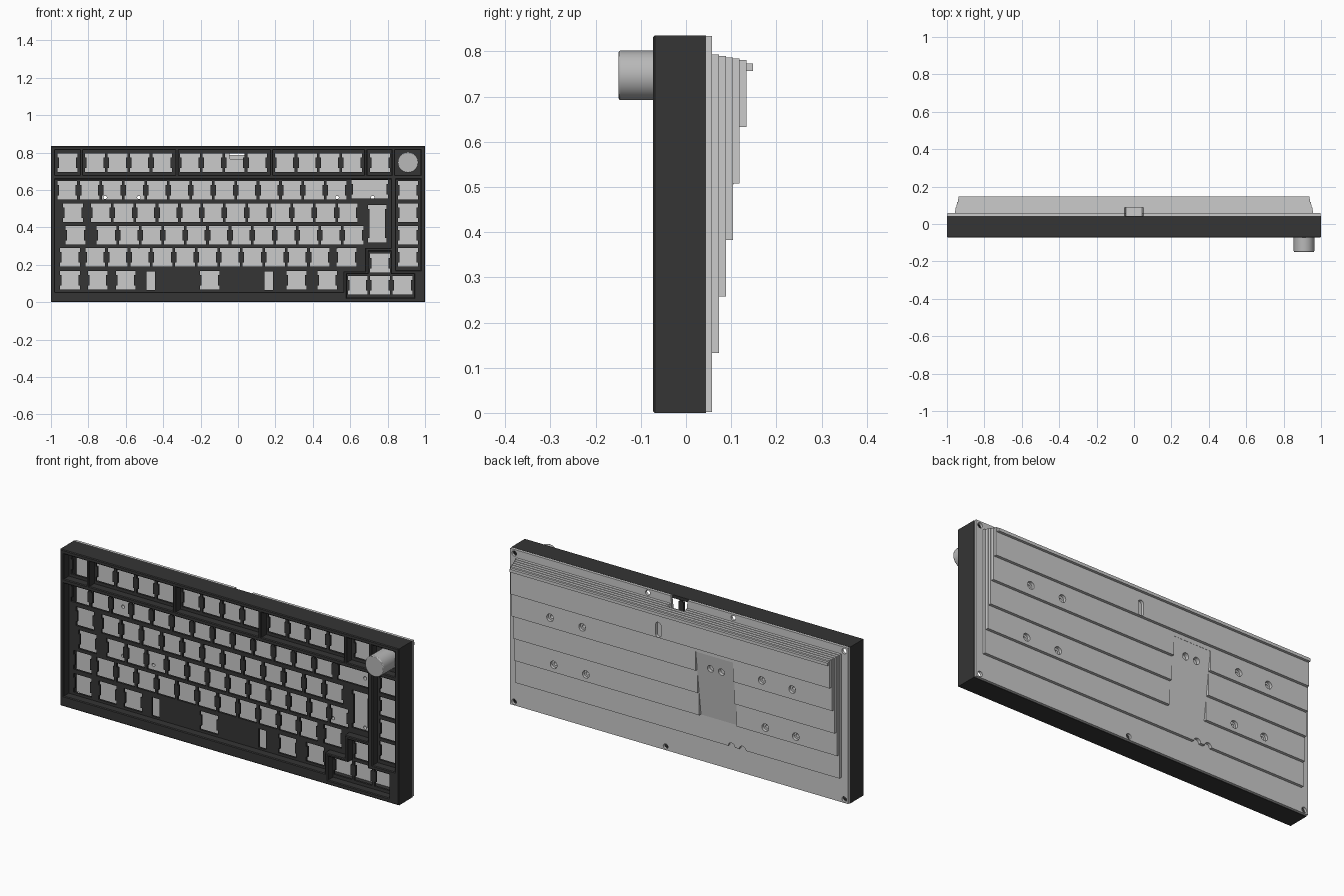
import bpy, bmesh, math
from mathutils import Matrix

if "Cube" in bpy.data.objects:
    bpy.data.objects.remove(bpy.data.objects["Cube"])


def material(name, v):
    m = bpy.data.materials.new(name)
    m.diffuse_color = (v, v, v, 1)
    m.use_nodes = True
    m.node_tree.nodes["Principled BSDF"].inputs["Base Color"].default_value = m.diffuse_color
    return m


DARK = material("dark_case", 0.035)
MID = material("knob_grey", 0.48)


def mesh_object(name, me, mat=None):
    ob = bpy.data.objects.new(name, me)
    bpy.context.collection.objects.link(ob)
    if mat:
        me.materials.clear()
        me.materials.append(mat)
    return ob


def prism(name, loops, y0, y1, mat=None, bevel=0.0):
    """Filled x/z outline (first loop outer, the rest holes) extruded from y0 to y1."""
    cu = bpy.data.curves.new(name + "_curve", 'CURVE')
    cu.dimensions = '2D'
    cu.fill_mode = 'BOTH'
    cu.extrude = (y1 - y0) / 2 - bevel
    cu.bevel_depth = bevel
    cu.bevel_resolution = 0
    cu.offset = -bevel
    for pts in loops:
        sp = cu.splines.new('POLY')
        sp.points.add(len(pts) - 1)
        for p, (x, z) in zip(sp.points, pts):
            p.co = (x, z, 0, 1)
        sp.use_cyclic_u = True
    tmp = bpy.data.objects.new(name + "_tmp", cu)
    bpy.context.collection.objects.link(tmp)
    dg = bpy.context.evaluated_depsgraph_get()
    me = bpy.data.meshes.new_from_object(tmp.evaluated_get(dg))
    bpy.data.objects.remove(tmp)
    me.transform(Matrix.Translation((0, (y0 + y1) / 2, 0)) @ Matrix.Rotation(math.pi / 2, 4, 'X'))
    bm = bmesh.new()
    bm.from_mesh(me)
    bmesh.ops.remove_doubles(bm, verts=bm.verts, dist=1e-5)
    bmesh.ops.recalc_face_normals(bm, faces=bm.faces)
    for f in bm.faces:
        f.smooth = False
    bm.to_mesh(me)
    bm.free()
    return mesh_object(name, me, mat)


def rect(x0, x1, z0, z1):
    return [(x0, z0), (x1, z0), (x1, z1), (x0, z1)]


def circle(x, z, r, n=16):
    return [(x + r * math.cos(2 * math.pi * i / n), z + r * math.sin(2 * math.pi * i / n)) for i in range(n)]


def switch_hole(x, z, w=0.106, h=0.1):
    e, hw, v, k = w / 2, w / 2 - 0.008, h / 2, h / 2 - 0.022
    pts = [(-e, -v), (e, -v), (e, -k), (hw, -k), (hw, k), (e, k),
           (e, v), (-e, v), (-e, k), (-hw, k), (-hw, -k), (-e, -k)]
    return [(x + a, z + b) for a, b in pts]


# Bezel with raised ridges between the key wells
outer = rect(-1, 1, 0, 0.835)
wells = [rect(a, b, 0.68, 0.813) for a, b in
         [(-0.978, -0.845), (-0.828, -0.335), (-0.318, 0.17), (0.188, 0.675), (0.692, 0.822), (0.84, 0.977)]]
wells.append([(-0.978, 0.055), (0.563, 0.055), (0.563, 0.165), (0.68, 0.165),
              (0.68, 0.29), (0.817, 0.29), (0.817, 0.657), (-0.978, 0.657)])
wells.append([(0.582, 0.024), (0.942, 0.024), (0.942, 0.15), (0.817, 0.15),
              (0.817, 0.272), (0.698, 0.272), (0.698, 0.15), (0.582, 0.15)])
wells.append(rect(0.845, 0.977, 0.172, 0.657))
prism("bezel", [outer] + wells, -0.073, -0.026, DARK, 0.004)

# Case side walls
prism("case_walls", [outer, rect(-0.985, 0.985, 0.017, 0.818)], -0.069, 0.044, DARK)

# Switch plate: rows of (z, first x, number of keys)
U = 0.12
rows = [(0.746, -0.912, 1), (0.746, -0.765, 4), (0.746, -0.257, 4), (0.746, 0.25, 4), (0.746, 0.759, 1),
        (0.599, -0.913, 13), (0.478, -0.883, 1), (0.478, -0.733, 12), (0.358, -0.868, 1), (0.358, -0.703, 12),
        (0.241, -0.898, 1), (0.241, -0.763, 11), (0.241, 0.58, 1), (0.209, 0.759, 1),
        (0.118, -0.898, 1), (0.118, -0.75, 1), (0.118, -0.6, 1), (0.118, -0.151, 1),
        (0.118, 0.312, 1), (0.118, 0.477, 1), (0.091, 0.64, 3)]
holes = [switch_hole(x + U * i, z) for z, x, n in rows for i in range(n)]
holes += [switch_hole(0.909, z) for z in (0.599, 0.478, 0.358, 0.241)]
holes += [switch_hole(0.705, 0.603, 0.195), switch_hole(0.745, 0.42, 0.1, 0.2)]
holes += [rect(x - 0.022, x + 0.022, 0.065, 0.165) for x in (-0.466, 0.164)]
prism("switch_plate", [rect(-0.99, 0.99, 0.01, 0.825)] + holes, -0.03, -0.019, DARK)

# Back plate and the stack of overlapping steps
SCREW_X = (-0.71, -0.53, 0.53, 0.72)
high = [(x, 0.56) for x in SCREW_X]
low = [(x, 0.297) for x in SCREW_X]
small = lambda pts: [circle(x, z, 0.009) for x, z in pts]
large = lambda pts: [circle(x, z, 0.02) for x, z in pts]


def outline(hw, z0, z1, bottom=(), port=False):
    pts = [(-hw, z0), *bottom, (hw, z0), (hw, z1)]
    if port:
        pts += [(0.05, z1), (0.042, 0.765), (-0.042, 0.765), (-0.05, z1)]
    return pts + [(-hw, z1)]


edge_screws = [(sx * 0.975, z) for sx in (-1, 1) for z in (0.021, 0.812)]
edge_screws += [(0.08, 0.021), (0.185, 0.814), (-0.32, 0.814)]
prism("back_plate", [outline(0.998, 0.002, 0.834, port=True)]
      + [circle(x, z, 0.014) for x, z in edge_screws] + small(high + low), 0.044, 0.058)

for i in range(5):
    z0, z1, hw = 0.133 + 0.125 * i, 0.793 - 0.003 * i, 0.958 - 0.004 * i
    bottom, cuts = [], []
    if i == 0:    # half-round screw clearances on the first edge
        for cx in (-0.385, -0.32):
            bottom += [(cx - 0.02 * math.cos(math.pi * k / 8), z0 + 0.02 * math.sin(math.pi * k / 8)) for k in range(9)]
        cuts = small(high + low)
    elif i < 4:   # gap for the sloped panel
        bottom = [(-0.36, z0), (-0.36, 0.61), (-0.14, 0.61), (-0.14, z0)]
        cuts = [large(low) + small(high), small(high), large(high)][i - 1]
    else:         # pill-shaped slot
        top, r = circle(0.07, 0.7, 0.016), 0.016
        cuts = [[(x, z if z >= 0.7 - 1e-6 else z - 0.05) for x, z in top]]
    prism(f"back_step_{i + 1}", [outline(hw, z0, z1, bottom, i < 2)] + cuts,
          0.058 + 0.0152 * i, 0.058 + 0.0152 * (i + 1))

# Raised lip along the upper back
prism("back_lip", [rect(-0.938, 0.938, 0.757, 0.773)], 0.134, 0.148)


def cylinder(name, x, z, r, y0, y1, n, mat=None):
    bm = bmesh.new()
    bmesh.ops.create_cone(bm, cap_ends=True, segments=n, radius1=r, radius2=r, depth=y1 - y0,
                          matrix=Matrix.Translation((x, (y0 + y1) / 2, z)) @ Matrix.Rotation(math.pi / 2, 4, 'X'))
    me = bpy.data.meshes.new(name)
    bm.to_mesh(me)
    bm.free()
    return mesh_object(name, me, mat)


# Sloped panel with two screw recesses
bm = bmesh.new()
prof = [(0.07, 0.255), (0.0732, 0.257), (0.118, 0.612), (0.07, 0.612)]
face = bm.faces.new([bm.verts.new((-0.361, y, z)) for y, z in prof])
ext = bmesh.ops.extrude_face_region(bm, geom=[face])
bmesh.ops.translate(bm, vec=(0.222, 0, 0), verts=[v for v in ext["geom"] if isinstance(v, bmesh.types.BMVert)])
bmesh.ops.recalc_face_normals(bm, faces=bm.faces)
me = bpy.data.meshes.new("sloped_panel")
bm.to_mesh(me)
bm.free()
panel = mesh_object("sloped_panel", me)
for k, x in enumerate((-0.22, -0.285)):
    cutter = cylinder(f"panel_cutter_{k}", x, 0.535, 0.018, 0.088, 0.15, 16)
    cutter.hide_render = True
    cutter.hide_set(True)
    mod = panel.modifiers.new("screw_recess", 'BOOLEAN')
    mod.object = cutter
    mod.operation = 'DIFFERENCE'
    mod.solver = 'EXACT'

# Rotary knob
knob = cylinder("knob", 0.909, 0.747, 0.055, -0.149, -0.025, 64, MID)
bev = knob.modifiers.new("rim", 'BEVEL')
bev.width = 0.004
bev.segments = 2
bev.limit_method = 'ANGLE'
bpy.ops.object.select_all(action='DESELECT')
knob.select_set(True)
bpy.context.view_layer.objects.active = knob
bpy.ops.object.shade_smooth_by_angle()
